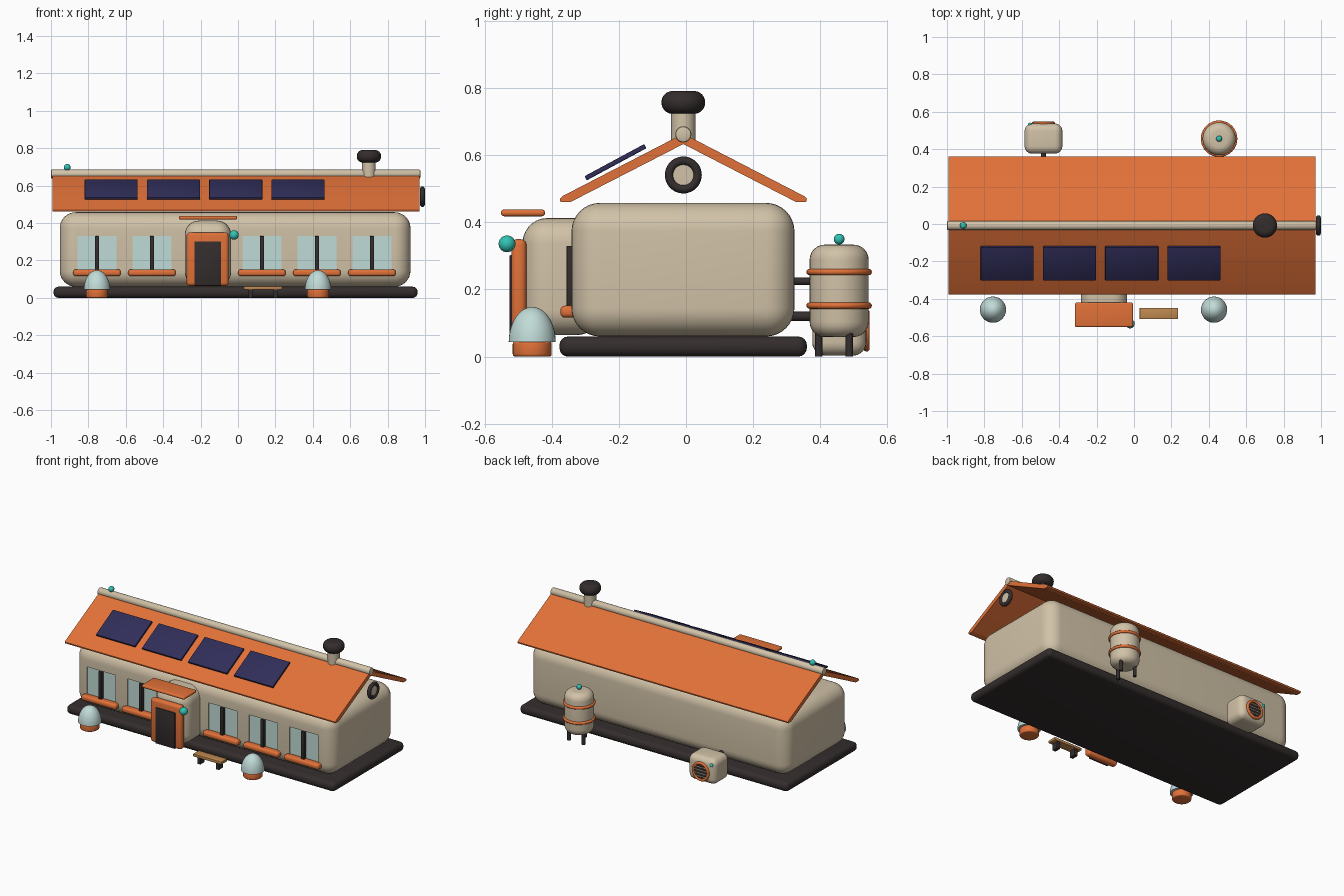
import bpy, bmesh, math
from mathutils import Matrix, Euler

if "Cube" in bpy.data.objects:
    bpy.data.objects.remove(bpy.data.objects["Cube"])

def material(name, rgb):
    m = bpy.data.materials.new(name)
    m.diffuse_color = (*rgb, 1)
    m.use_nodes = True
    m.node_tree.nodes["Principled BSDF"].inputs["Base Color"].default_value = m.diffuse_color
    return m

CREAM = material("cream", (0.64, 0.54, 0.39))
ORANGE = material("orange", (0.75, 0.165, 0.04))
DARK = material("charcoal", (0.034, 0.026, 0.026))
GLASS = material("pale glass", (0.53, 0.71, 0.68))
TEAL = material("teal", (0.03, 0.55, 0.46))
SOLAR = material("solar blue", (0.03, 0.027, 0.10))
WOOD = material("wood", (0.52, 0.25, 0.08))

def finish(bm, name, mat, loc=(0, 0, 0), rot=(0, 0, 0)):
    bmesh.ops.recalc_face_normals(bm, faces=bm.faces)
    me = bpy.data.meshes.new(name)
    bm.to_mesh(me)
    bm.free()
    me.materials.append(mat)
    ob = bpy.data.objects.new(name, me)
    ob.location, ob.rotation_euler = loc, rot
    bpy.context.collection.objects.link(ob)
    smooth(ob)
    return ob

def smooth(ob):
    bpy.ops.object.select_all(action='DESELECT')
    ob.select_set(True)
    bpy.context.view_layer.objects.active = ob
    bpy.ops.object.shade_smooth_by_angle(angle=math.radians(35))

def box(name, mat, x, y, z, bevel=0.0, seg=4, rot=(0, 0, 0)):
    """Rounded box from (min, max) ranges."""
    bm = bmesh.new()
    bmesh.ops.create_cube(bm, size=1)
    bmesh.ops.scale(bm, vec=(x[1] - x[0], y[1] - y[0], z[1] - z[0]), verts=bm.verts)
    if bevel:
        bmesh.ops.bevel(bm, geom=bm.edges[:], offset=bevel, segments=seg, profile=0.5, affect='EDGES')
    return finish(bm, name, mat, (sum(x) / 2, sum(y) / 2, sum(z) / 2), rot)

def cyl(name, mat, r, h, loc, axis='z', bevel=0.0, seg=5):
    bm = bmesh.new()
    bmesh.ops.create_cone(bm, cap_ends=True, segments=32, radius1=r, radius2=r, depth=h)
    if bevel:
        rims = [e for e in bm.edges if abs(e.verts[0].co.z - e.verts[1].co.z) < 1e-5]
        bmesh.ops.bevel(bm, geom=rims, offset=bevel, segments=seg, profile=0.5, affect='EDGES')
    rot = {'z': (0, 0, 0), 'x': (0, math.pi / 2, 0), 'y': (math.pi / 2, 0, 0)}[axis]
    return finish(bm, name, mat, loc, rot)

def ball(name, mat, r, loc, sz=1.0):
    bm = bmesh.new()
    bmesh.ops.create_uvsphere(bm, u_segments=32, v_segments=16, radius=r)
    bmesh.ops.scale(bm, vec=(1, 1, sz), verts=bm.verts)
    return finish(bm, name, mat, loc)

def ring(name, mat, major, minor, loc, rot=(0, 0, 0), n=40, k=12):
    bm = bmesh.new()
    rows = []
    for i in range(n):
        a = 2 * math.pi * i / n
        rows.append([])
        for j in range(k):
            b = 2 * math.pi * j / k
            rr = major + minor * math.cos(b)
            rows[-1].append(bm.verts.new((rr * math.cos(a), rr * math.sin(a), minor * math.sin(b))))
    for i in range(n):
        for j in range(k):
            p, q, j2 = rows[i], rows[(i + 1) % n], (j + 1) % k
            bm.faces.new((p[j], q[j], q[j2], p[j2]))
    return finish(bm, name, mat, loc, rot)

YC = -0.008                                   # ridge line
BAYS = [-0.754 + 0.294 * i for i in (0, 1, 3, 4, 5)]

# Base slab and main body
box("base_slab", DARK, (-0.986, 0.96), (-0.377, 0.36), (0, 0.06), 0.026)
body = box("house_body", CREAM, (-0.953, 0.922), (-0.341, 0.323), (0.06, 0.458), 0.085, 8)

# Front windows: shallow recess, glass, mullion and sill
for i, x in enumerate(BAYS):
    cut = box("window_cutter", CREAM, (x - 0.104, x + 0.104), (-0.40, -0.325), (0.145, 0.33))
    cut.hide_render = True
    mod = body.modifiers.new("recess", 'BOOLEAN')
    mod.operation, mod.solver, mod.object = 'DIFFERENCE', 'EXACT', cut
    bpy.context.view_layer.objects.active = body
    bpy.ops.object.modifier_apply(modifier=mod.name)
    bpy.data.objects.remove(cut)
    box(f"window_glass_{i}", GLASS, (x - 0.104, x + 0.104), (-0.333, -0.322), (0.14, 0.332))
    box(f"window_mullion_{i}", DARK, (x - 0.011, x + 0.011), (-0.356, -0.325), (0.14, 0.33), 0.003, 2)
    box(f"window_sill_{i}", ORANGE, (x - 0.127, x + 0.127), (-0.374, -0.325), (0.116, 0.152), 0.014)
smooth(body)

# Open gable roof: one folded slab
profile = [(0, 0.664), (0.36, 0.478), (0.368, 0.47), (0.366, 0.461), (0.335, 0.461), (0.327, 0.465), (0, 0.633),
           (-0.327, 0.465), (-0.335, 0.461), (-0.366, 0.461), (-0.368, 0.47), (-0.36, 0.478)]
bm = bmesh.new()
ends = [[bm.verts.new((x, YC + y, z)) for y, z in profile] for x in (-0.992, 0.97)]
n = len(profile)
for i in range(n):
    j = (i + 1) % n
    bm.faces.new((ends[0][i], ends[0][j], ends[1][j], ends[1][i]))
for e in ends:
    bm.faces.new(e)
finish(bm, "roof", ORANGE)
cyl("ridge_beam", CREAM, 0.024, 1.975, (-0.0125, YC, 0.662), 'x', 0.006, 2)
ball("ridge_lamp", TEAL, 0.018, (-0.913, YC, 0.698))

# Solar panels on the front slope
for i in range(4):
    x = -0.678 + 0.333 * i
    box(f"solar_panel_{i}", SOLAR, (x - 0.142, x + 0.142), (-0.311, -0.109), (0.572, 0.586), 0.003, 2,
        (math.radians(28.3), 0, 0))

# Chimney and gable vent
cyl("chimney_pipe", CREAM, 0.036, 0.10, (0.70, YC, 0.69))
cyl("chimney_cap", DARK, 0.065, 0.068, (0.70, YC, 0.757), 'z', 0.033, 8)
ring("gable_vent_ring", DARK, 0.042, 0.013, (0.986, YC, 0.541), (0, math.pi / 2, 0))
cyl("gable_vent_disc", CREAM, 0.034, 0.02, (0.982, YC, 0.541), 'x')

# Entrance porch
box("porch", CREAM, (-0.284, -0.037), (-0.487, -0.25), (0.064, 0.413), 0.075, 7)
box("door_frame", ORANGE, (-0.275, -0.05), (-0.52, -0.475), (0.064, 0.35), 0.018)
box("door", DARK, (-0.233, -0.09), (-0.526, -0.50), (0.066, 0.302), 0.004, 2)
box("porch_canopy", ORANGE, (-0.316, -0.005), (-0.551, -0.42), (0.418, 0.438), 0.009)
ball("door_lamp", TEAL, 0.025, (-0.021, -0.533, 0.336))

# Glass dome planters
for i, x in enumerate((-0.754, 0.428)):
    cyl(f"planter_pot_{i}", ORANGE, 0.058, 0.046, (x, -0.458, 0.023), 'z', 0.008, 3)
    bm = bmesh.new()
    bmesh.ops.create_uvsphere(bm, u_segments=32, v_segments=20, radius=1)
    bmesh.ops.bisect_plane(bm, geom=bm.verts[:] + bm.edges[:] + bm.faces[:], plane_co=(0, 0, 0),
                           plane_no=(0, 0, -1), clear_outer=True, dist=1e-4)
    bmesh.ops.holes_fill(bm, edges=[e for e in bm.edges if e.is_boundary], sides=0)
    bmesh.ops.scale(bm, vec=(0.07, 0.07, 0.104), verts=bm.verts)
    finish(bm, f"planter_dome_{i}", GLASS, (x, -0.458, 0.044))

# Bench
box("bench_seat", WOOD, (0.03, 0.236), (-0.509, -0.449), (0.044, 0.062), 0.003, 2)
for i, x in enumerate((0.066, 0.2)):
    box(f"bench_leg_{i}", DARK, (x - 0.011, x + 0.011), (-0.50, -0.458), (0, 0.046))

# Water tank behind the house
TX, TY = 0.455, 0.456
cyl("tank", CREAM, 0.088, 0.275, (TX, TY, 0.196), 'z', 0.045, 6)
for i, z in enumerate((0.152, 0.252)):
    ring(f"tank_band_{i}", ORANGE, 0.088, 0.0095, (TX, TY, z))
for i in range(3):
    a = math.radians(-90 + 120 * i)
    cyl(f"tank_leg_{i}", DARK, 0.011, 0.09, (TX + 0.061 * math.cos(a), TY + 0.061 * math.sin(a), 0.045))
ball("tank_lamp", TEAL, 0.016, (TX, TY, 0.35))
cyl("tank_pipe", DARK, 0.011, 0.1, (TX, 0.35, 0.224), 'y')

# Ventilation unit behind the house
UX = -0.484
box("vent_unit", CREAM, (UX - 0.101, UX + 0.101), (0.376, 0.537), (0.003, 0.17), 0.04, 6)
ring("vent_unit_ring", ORANGE, 0.054, 0.009, (UX, 0.538, 0.078), (math.pi / 2, 0, 0))
cyl("vent_unit_grille", DARK, 0.053, 0.012, (UX, 0.535, 0.078), 'y')
for i in range(4):
    dz = -0.03 + 0.02 * i
    w = math.sqrt(0.05 ** 2 - dz ** 2)
    box(f"vent_unit_slat_{i}", CREAM, (UX - w, UX + w), (0.538, 0.545), (0.076 + dz, 0.080 + dz))
ball("vent_unit_lamp", TEAL, 0.012, (-0.556, 0.53, 0.135))
cyl("vent_unit_pipe", DARK, 0.014, 0.1, (UX, 0.35, 0.12), 'y')
